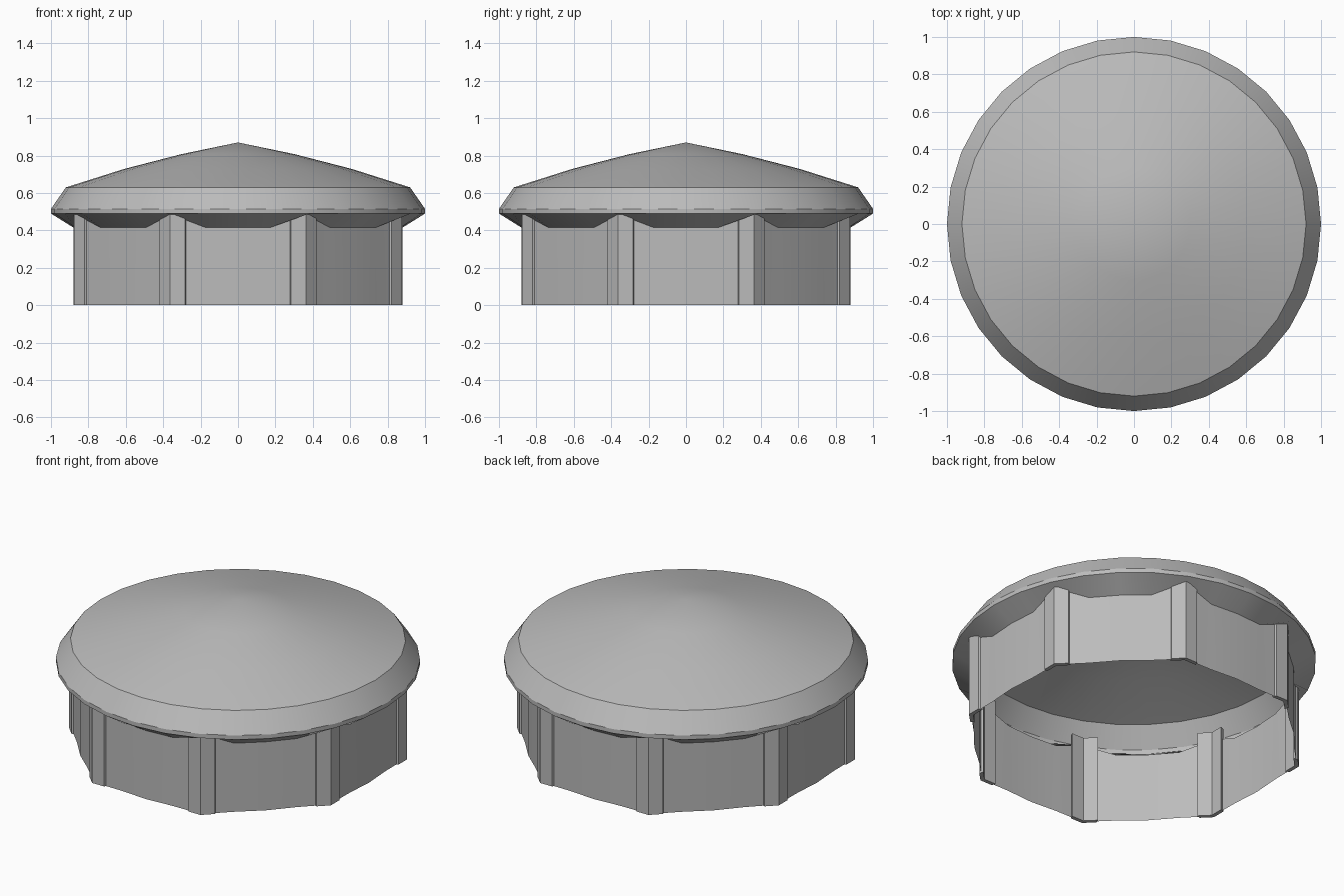
import bpy
from math import sin, cos, radians, pi

cube = bpy.data.objects.get("Cube")
if cube:
    bpy.data.objects.remove(cube, do_unlink=True)

SEGMENTS = 32
RIBS = 8
STEP = 2 * pi / SEGMENTS

grey = bpy.data.materials.new("plain_grey")
grey.use_nodes = True
colour = (0.5, 0.5, 0.5, 1)
grey.diffuse_color = colour
grey.node_tree.nodes["Principled BSDF"].inputs["Base Color"].default_value = colour


def add_part(name, verts, faces):
    mesh = bpy.data.meshes.new(name)
    mesh.from_pydata(verts, [], faces)
    mesh.materials.append(grey)
    part = bpy.data.objects.new(name, mesh)
    bpy.context.collection.objects.link(part)
    bpy.ops.object.select_all(action='DESELECT')
    part.select_set(True)
    bpy.context.view_layer.objects.active = part
    bpy.ops.object.shade_smooth_by_angle(angle=radians(30))
    return part


def ring(point):
    """Loop of vertices; point(i) gives radius and height."""
    loop = []
    for i in range(SEGMENTS):
        r, z = point(i)
        loop.append((r * cos(i * STEP), r * sin(i * STEP), z))
    return loop


def skin(loops):
    """Quads between stacked loops, listed from bottom to top."""
    verts = [v for loop in loops for v in loop]
    faces = []
    for k in range(len(loops) - 1):
        a, b = k * SEGMENTS, (k + 1) * SEGMENTS
        for i in range(SEGMENTS):
            j = (i + 1) % SEGMENTS
            faces.append((a + i, a + j, b + j, b + i))
    return verts, faces


# Wall outline: round sides that run out to eight corners
def wall_radius(i):
    return (0.88, 0.885, 0.938, 0.885)[i % 4]


def wall_top(i):
    return wall_radius(i), 0.485 if i % 4 == 2 else 0.415


# Domed lid with a bevelled rim and a sloping underside
profile = [(1, 0.49), (1, 0.515), (0.92, 0.63), (0.61, 0.728), (0.3, 0.808)]
loops = [ring(wall_top)] + [ring(lambda i, p=p: p) for p in profile]
verts, faces = skin(loops)
last = len(verts) - SEGMENTS
apex = len(verts)
verts.append((0, 0, 0.87))
faces += [(last + i, last + (i + 1) % SEGMENTS, apex) for i in range(SEGMENTS)]
add_part("domed_lid", verts, faces)

# Open skirt wall
add_part("skirt_wall", *skin([ring(lambda i: (wall_radius(i), 0)), ring(wall_top)]))

# Angled corner ribs: thin bent plates around the skirt
outer, inner, half_width = 0.95, 0.925, 0.08
bend = pi / RIBS
drop, reach = half_width * sin(bend), half_width * cos(bend)
section = [(outer - drop, -reach), (outer, 0), (outer - drop, reach),
           (inner - drop, reach), (inner, 0), (inner - drop, -reach)]
count = len(section)
for n in range(RIBS):
    angle = (n + 0.5) * 2 * pi / RIBS
    c, s = cos(angle), sin(angle)
    verts = [(x * c - y * s, x * s + y * c, z) for z in (0, 0.525) for x, y in section]
    faces = [(i, (i + 1) % count, (i + 1) % count + count, i + count) for i in range(count)]
    for base in (0, count):
        faces += [(base, base + 1, base + 4, base + 5), (base + 1, base + 2, base + 3, base + 4)]
    # Lower caps face down
    faces[count:count + 2] = [f[::-1] for f in faces[count:count + 2]]
    add_part(f"corner_rib_{n + 1}", verts, faces)
